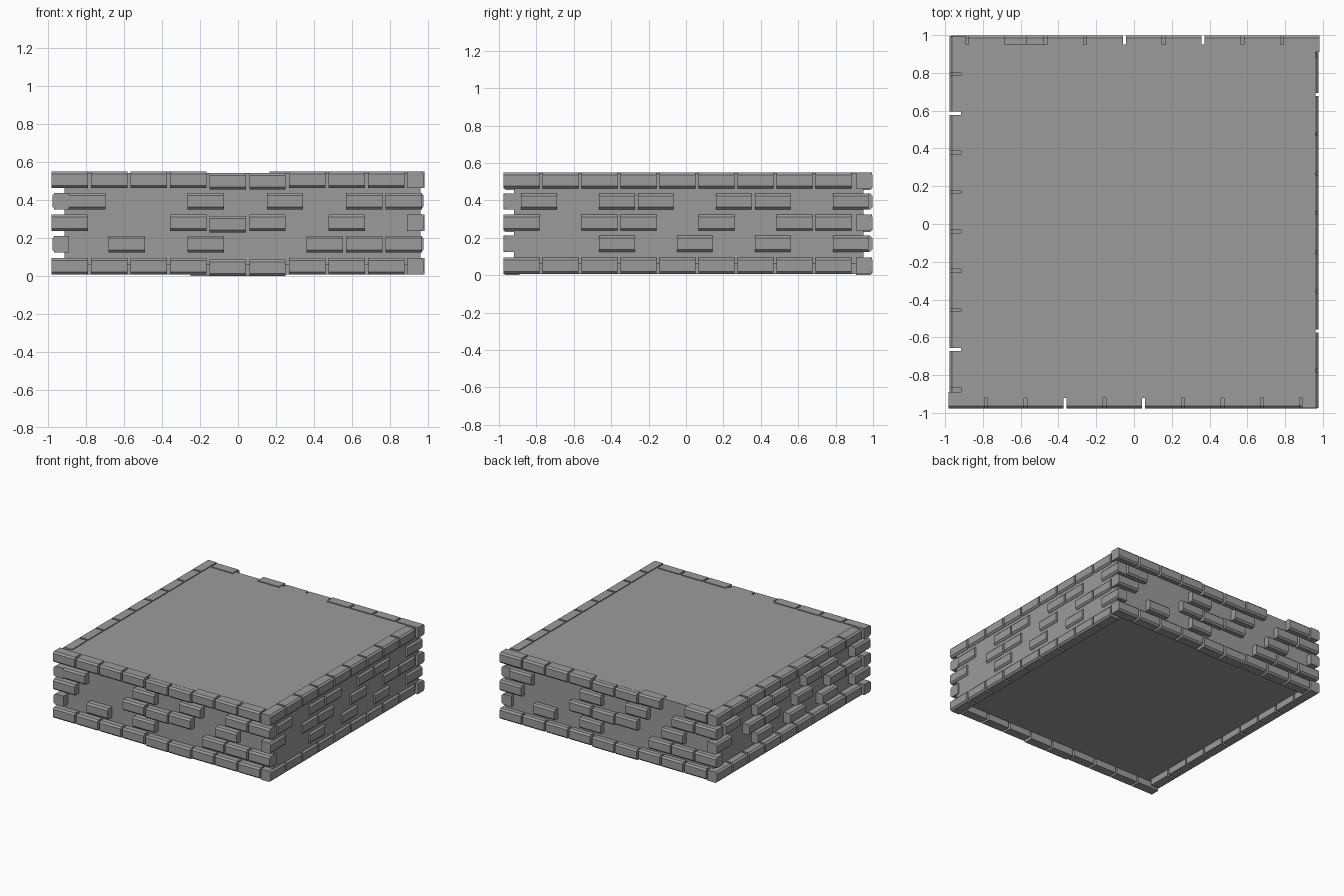
import bpy
from mathutils import Matrix, Vector

cube = bpy.data.objects.get("Cube")
if cube:
    bpy.data.objects.remove(cube, do_unlink=True)

stone = bpy.data.materials.new("grey_stone")
stone.use_nodes = True
colour = (0.33, 0.33, 0.33, 1)
stone.diffuse_color = colour
stone.node_tree.nodes["Principled BSDF"].inputs["Base Color"].default_value = colour


def make_object(name, verts, faces):
    mesh = bpy.data.meshes.new(name)
    mesh.from_pydata(verts, [], faces)
    mesh.materials.append(stone)
    obj = bpy.data.objects.new(name, mesh)
    bpy.context.collection.objects.link(obj)
    return obj


def prism(section, a, b):
    """Sweep a (depth, z) section along x from a to b."""
    n = len(section)
    verts = [Vector((x, d, z)) for x in (a, b) for d, z in section]
    faces = [(i, (i + 1) % n, (i + 1) % n + n, i + n) for i in range(n)]
    return verts, faces + [tuple(reversed(range(n))), tuple(range(n, 2 * n))]


# Brick: bevelled along its outer top and bottom edges
PITCH, WIDTH, DEPTH, HEIGHT, BEVEL = 0.2085, 0.192, 0.087, 0.087, 0.013


def brick(name, start, z, outer, placement):
    top, inner = z + HEIGHT, outer + DEPTH
    section = [(inner, z), (inner, top), (outer + BEVEL, top),
               (outer, top - BEVEL), (outer, z + BEVEL), (outer + BEVEL, z)]
    verts, faces = prism(section, start, start + WIDTH)
    make_object(name, [placement @ v for v in verts], faces)


# Courses from top to bottom: height and slots filled on each kind of wall
HEIGHTS = (0.463, 0.351, 0.238, 0.125, 0.008)
FULL = range(9)
LONG = (FULL, (0, 3, 5, 7, 8), (0, 3, 4, 5, 7), (1, 3, 6, 7, 8), FULL)
SIDE = (FULL, (0, 2, 3, 5, 6, 8), (0, 2, 3, 5, 7, 8), (2, 4, 6, 8), FULL)


def wall(name, pattern, placement, sunk=(), missing=(), slide=0.0):
    for row, slots in enumerate(pattern):
        shifted = row % 2
        start = -0.983 + shifted * (0.092 + slide)
        for slot in slots:
            if (row, slot) in missing:
                continue
            z = HEIGHTS[row] - (0.008 if (row, slot) in sunk else 0)
            brick(f"{name}_brick_{row + 1}_{slot + 1}",
                  start + slot * PITCH, z, -0.977, placement)


# Opposite walls are half-turn copies about a point just behind the middle
half_turn = Matrix.Translation((0, 0.02, 0)) @ Matrix.Rotation(3.14159265, 4, "Z")
quarter = Matrix.Translation((0, 0.008, 0)) @ Matrix.Rotation(1.57079633, 4, "Z")
sunk = {(0, 4), (0, 5), (2, 4), (4, 4), (4, 5)}
wall("front", LONG, Matrix.Identity(4), sunk)
wall("back", LONG, half_turn, sunk, missing={(0, 7)})
wall("left", SIDE, quarter)
wall("right", SIDE, half_turn @ quarter, slide=0.02)

# Solid core, recessed underneath
core_section = [(-0.92, 0.06), (0.95, 0.06), (0.95, 0.543), (-0.92, 0.543)]
verts, faces = prism(core_section, -0.915, 0.962)
make_object("core_block", verts, faces)

# Consistent outward normals
import bmesh
for obj in bpy.context.collection.objects:
    if obj.type == "MESH" and stone.name in obj.data.materials:
        bm = bmesh.new()
        bm.from_mesh(obj.data)
        bmesh.ops.recalc_face_normals(bm, faces=bm.faces)
        bm.to_mesh(obj.data)
        bm.free()
